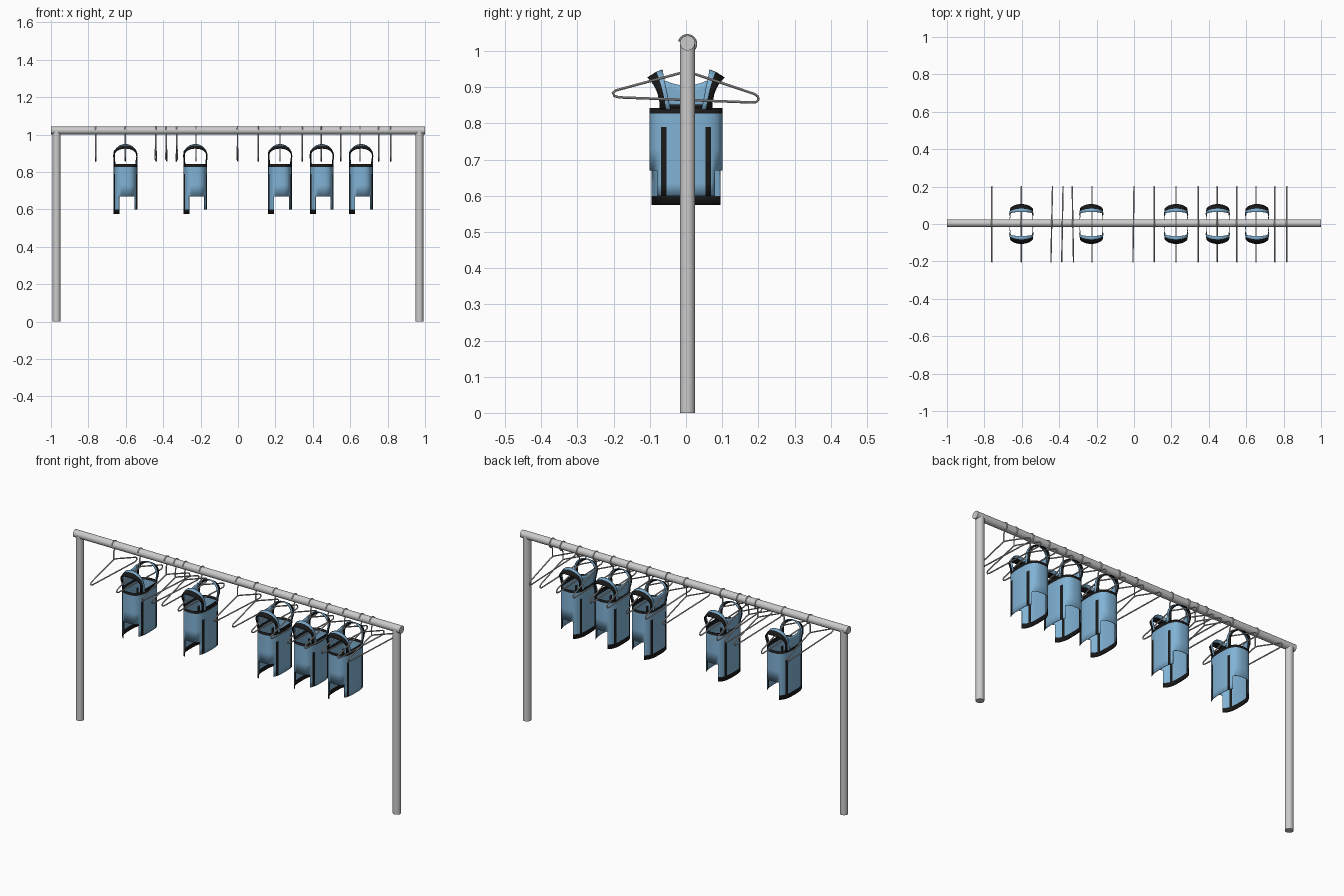
import bpy, bmesh, math

if "Cube" in bpy.data.objects:
    bpy.data.objects.remove(bpy.data.objects["Cube"])

CY = 0.004


def material(name, rgb):
    m = bpy.data.materials.new(name)
    m.diffuse_color = (*rgb, 1)
    m.use_nodes = True
    m.node_tree.nodes["Principled BSDF"].inputs["Base Color"].default_value = m.diffuse_color
    return m


BLUE = material("blue_fabric", (0.22, 0.45, 0.67))
BLACK = material("black_trim", (0.01, 0.01, 0.01))


def smooth(ob):
    bpy.ops.object.select_all(action='DESELECT')
    ob.select_set(True)
    bpy.context.view_layer.objects.active = ob
    bpy.ops.object.shade_smooth_by_angle(angle=math.radians(40))


def tube(name, r, length, loc, rot=(0, 0, 0)):
    bpy.ops.mesh.primitive_cylinder_add(vertices=32, radius=r, depth=length,
                                        location=loc, rotation=rot)
    ob = bpy.context.object
    ob.name = name
    smooth(ob)


# Rack: top rail and two posts
tube("top_rail", 0.0205, 2, (0, CY, 1.022), (0, math.pi / 2, 0))
for side, n in ((-1, "left_post"), (1, "right_post")):
    tube(n, 0.021, 1.02, (side * 0.97, CY, 0.51))


# Wire hanger: triangle body, neck and hook as bevelled curves
def wire(curve, pts, cyclic):
    s = curve.splines.new('POLY')
    s.points.add(len(pts) - 1)
    for p, (y, z) in zip(s.points, pts):
        p.co = (0, y, z, 1)
    s.use_cyclic_u = cyclic


def make_hanger():
    cu = bpy.data.curves.new("hanger", 'CURVE')
    cu.dimensions = '3D'
    cu.bevel_depth = 0.0035
    cu.bevel_resolution = 2
    wire(cu, [(0, 0.942), (0.02, 0.938), (0.19, 0.881), (0.199, 0.874), (0.2, 0.865),
              (0.194, 0.859), (0.18, 0.858), (-0.185, 0.872), (-0.198, 0.876),
              (-0.202, 0.884), (-0.195, 0.891), (-0.02, 0.938)], True)
    hook = [(0, 0.942), (0, 0.985)]
    for i in range(17):
        a = math.radians(-85 + 250 * i / 16)
        hook.append((CY + 0.0235 * math.cos(a), 1.02 + 0.0235 * math.sin(a)))
    wire(cu, hook, False)
    ob = bpy.data.objects.new("hanger", cu)
    bpy.context.collection.objects.link(ob)
    bpy.context.view_layer.objects.active = ob
    ob.select_set(True)
    bpy.ops.object.convert(target='MESH')
    ob = bpy.context.object
    smooth(ob)
    return ob


# Vest: rounded tube body, back yoke and two shoulder straps
A, B, N = 0.062, 0.1, 3


def sec_x(y):
    return A * max(0, 1 - (abs(y) / B) ** N) ** (1 / N)


def grid(bm, rows, mat, keep=None):
    vs = [[bm.verts.new(p) for p in r] for r in rows]
    for i in range(len(rows) - 1):
        for j in range(len(rows[0]) - 1):
            q = [vs[i][j], vs[i][j + 1], vs[i + 1][j + 1], vs[i + 1][j]]
            c = sum((v.co for v in q), q[0].co * 0) / 4
            if keep and not keep(c):
                continue
            bm.faces.new(q).material_index = mat(c)


def body_keep(c):
    if c.z > 0.67:
        return True
    if c.x > 0:
        return abs(c.y) < 0.08 and c.z > 0.6
    return c.x < -0.033


def body_mat(c):
    stripe = 0.053 < abs(c.y) < 0.068 and c.z < 0.79
    return int(stripe or c.z < 0.6 or c.z > 0.828)


def make_vest():
    bm = bmesh.new()
    q = [(sec_x(y), y) for y in (0, 0.025, 0.042, 0.053, 0.068, 0.08, 0.088)]
    q += [(x, B * (1 - (x / A) ** N) ** (1 / N)) for x in (0.04, 0.033, 0.022, 0.011, 0)]
    half = q + [(-x, y) for x, y in q[-2::-1]]
    ring = half + [(x, -y) for x, y in half[-2::-1]]
    grid(bm, [[(x, y, z) for x, y in ring]
              for z in (0.575, 0.6, 0.635, 0.67, 0.73, 0.79, 0.828, 0.842)],
         body_mat, body_keep)
    # Back yoke with a curved neckline
    ys = [-0.058 + 0.0116 * i for i in range(11)]
    rows = [[(-sec_x(y), y, 0.842 + k / 4 * (0.063 + 4 * y * y)) for y in ys] for k in range(5)]
    grid(bm, rows, lambda c: 0)
    # Low neckline trim on the other side
    grid(bm, [[(sec_x(y), y, z) for y in ys] for z in (0.842, 0.852)], lambda c: 1)
    # Shoulder straps: blue inside, black armhole edge
    path = [(A, 0.838), (A, 0.862)]
    for i in range(17):
        a = math.pi * i / 16
        path.append((0.064 * math.cos(a), 0.885 + 0.063 * math.sin(a)))
    path += [(-A, 0.862), (-A, 0.838)]
    for s in (-1, 1):
        bands = [[], []]
        for x, z in path:
            t = (z - 0.838) / 0.11
            inner, outer = 0.043 + 0.022 * t, 0.072 + 0.034 * t ** 2
            mid = inner + 0.4 * (outer - inner)
            k = 1 - 0.12 * (1 - t)
            low = 0.022 * t * t
            pts = [(x, s * inner, z), (x * (1 + k) / 2, s * mid, z - low * 0.3),
                   (x * k, s * outer, z - low)]
            bands[0].append(pts[:2])
            bands[1].append(pts[1:])
        grid(bm, bands[0], lambda c: 0)
        grid(bm, bands[1], lambda c: 1)
    bmesh.ops.remove_doubles(bm, verts=bm.verts, dist=0.0002)
    bmesh.ops.recalc_face_normals(bm, faces=bm.faces)
    me = bpy.data.meshes.new("vest")
    bm.to_mesh(me)
    bm.free()
    me.materials.append(BLUE)
    me.materials.append(BLACK)
    ob = bpy.data.objects.new("vest", me)
    bpy.context.collection.objects.link(ob)
    smooth(ob)
    return ob


def spread(first, xs, yaws=None):
    for i, x in enumerate(xs):
        ob = first if i == 0 else first.copy()
        if i:
            bpy.context.collection.objects.link(ob)
        ob.location.x = x
        ob.rotation_euler.z = math.radians((yaws or {}).get(x, 0))
        mod = ob.modifiers.get("thickness")
        if ob.name.startswith("vest") and not mod:
            mod = ob.modifiers.new("thickness", 'SOLIDIFY')
            mod.thickness = 0.003
            mod.offset = 0


spread(make_hanger(), [-0.76, -0.602, -0.44, -0.383, -0.327, -0.225, -0.003, 0.108, 0.225,
                       0.343, 0.445, 0.55, 0.652, 0.753, 0.817],
       {-0.44: -1.2, -0.383: -1, -0.327: 1, -0.003: -0.8})
spread(make_vest(), [-0.602, -0.228, 0.225, 0.448, 0.658])
